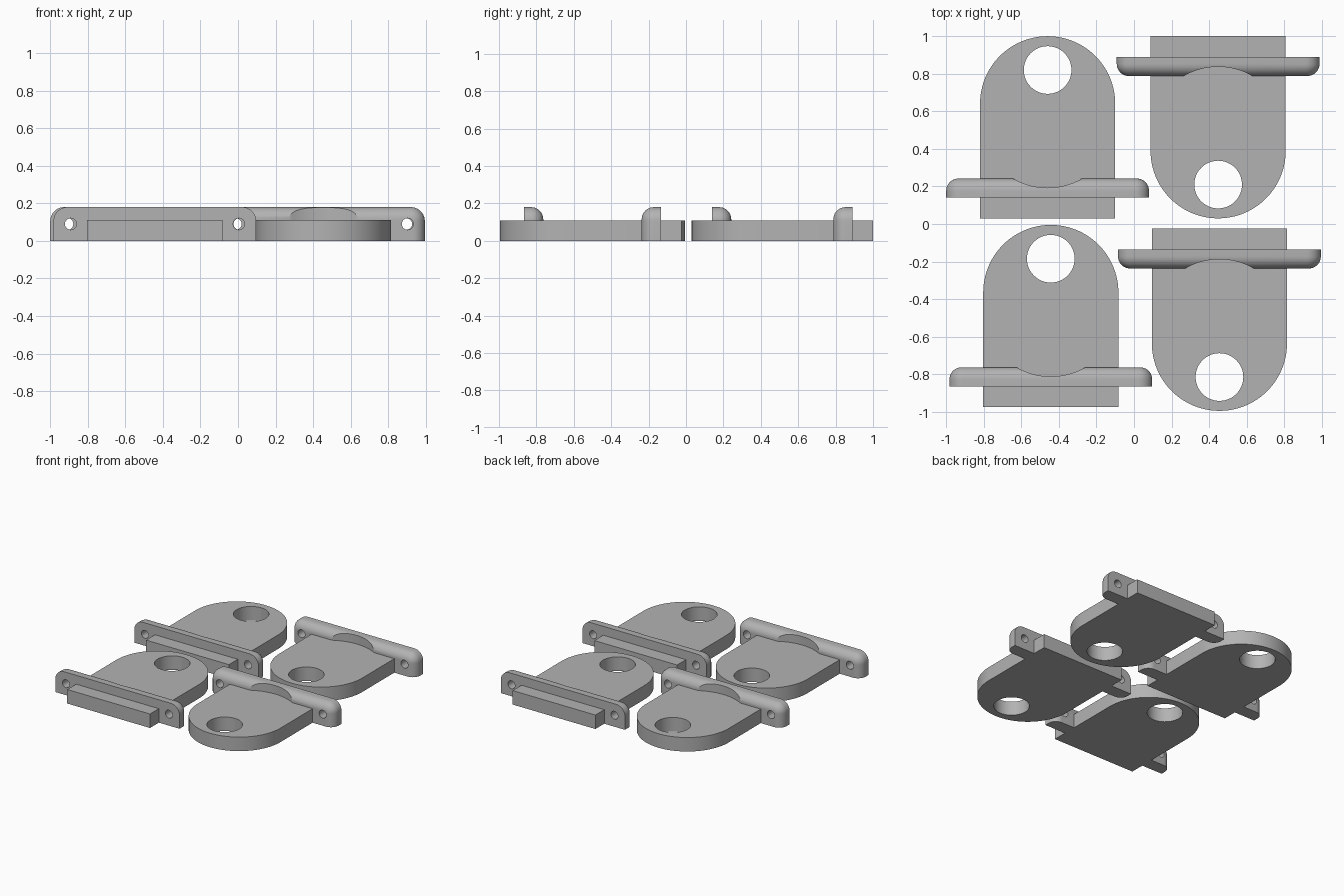
import bpy, bmesh
from math import sin, cos, pi, radians

cube = bpy.data.objects.get("Cube")
if cube:
    bpy.data.objects.remove(cube)

PLATE_W, PLATE_H, PLATE_L = 0.36, 0.11, 0.97   # half width, thickness, length
BAR_W, BAR_H, BAR_R, FILLET = 0.54, 0.18, 0.075, 0.065
BAR_FRONT, BAR_BACK = 0.11, 0.212              # distances from the tab end

grey = bpy.data.materials.new("plain_grey")
grey.use_nodes = True
colour = (0.45, 0.45, 0.45, 1)
grey.diffuse_color = colour
grey.node_tree.nodes["Principled BSDF"].inputs["Base Color"].default_value = colour


def loft(name, rings):
    """Closed solid through a list of equal-length rings."""
    bm = bmesh.new()
    loops = [[bm.verts.new(p) for p in ring] for ring in rings]
    n = len(loops[0])
    for a, b in zip(loops, loops[1:]):
        for i in range(n):
            j = (i + 1) % n
            bm.faces.new((a[i], a[j], b[j], b[i]))
    bm.faces.new(loops[0])
    bm.faces.new(loops[-1])
    bmesh.ops.recalc_face_normals(bm, faces=bm.faces)
    mesh = bpy.data.meshes.new(name)
    bm.to_mesh(mesh)
    bm.free()
    mesh.materials.append(grey)
    obj = bpy.data.objects.new(name, mesh)
    bpy.context.collection.objects.link(obj)
    return obj


def arc(cx, cy, r, start, end, steps):
    return [(cx + r * cos(start + (end - start) * i / steps),
             cy + r * sin(start + (end - start) * i / steps)) for i in range(steps + 1)]


def prism(name, outline, z0, z1):
    return loft(name, [[(x, y, z) for x, y in outline] for z in (z0, z1)])


def combine(obj, tool, operation):
    """Boolean the tool into the object, then remove the tool."""
    tool.hide_render = True
    mod = obj.modifiers.new("combine", 'BOOLEAN')
    mod.operation, mod.object, mod.solver = operation, tool, 'EXACT'
    graph = bpy.context.evaluated_depsgraph_get()
    mesh = bpy.data.meshes.new_from_object(obj.evaluated_get(graph))
    obj.modifiers.clear()
    obj.data = mesh
    bpy.data.objects.remove(tool)


# Plate: square tab end, round far end, large hole
outline = [(-PLATE_W, 0), (PLATE_W, 0)] + arc(0, PLATE_L - PLATE_W, PLATE_W, 0, pi, 48)
bracket = prism("bracket", outline, 0, PLATE_H)
hole = prism("hole_cutter", arc(0, 0.79, 0.127, 0, 2 * pi, 48)[:-1], -0.1, 0.3)
combine(bracket, hole, 'DIFFERENCE')


# Cross bar: rounded upper corners, filleted edge towards the round end
def bar_ring(y, inset):
    cx, cz, r = BAR_W - BAR_R, BAR_H - BAR_R, BAR_R - inset
    pts = [(BAR_W - inset, 0)] + arc(cx, cz, r, 0, pi / 2, 10)
    pts += arc(-cx, cz, r, pi / 2, pi, 10) + [(inset - BAR_W, 0)]
    return [(x, y, z) for x, z in pts]


rings = [bar_ring(BAR_FRONT, 0)]
for i in range(11):
    t = pi / 2 * i / 10
    rings.append(bar_ring(BAR_BACK - FILLET * (1 - sin(t)), FILLET * (1 - cos(t))))
bar = loft("cross_bar", rings)

# Shallow round relief in the bar and the two screw holes
relief = prism("relief_cutter", arc(0, 0.53, 0.367, 0, 2 * pi, 96)[:-1], -0.1, 0.3)
combine(bar, relief, 'DIFFERENCE')
for x in (-0.448, 0.448):
    circle = arc(x, 0.09, 0.031, 0, 2 * pi, 24)[:-1]
    screw = loft("screw_cutter", [[(px, y, pz) for px, pz in circle] for y in (0, 0.4)])
    combine(bar, screw, 'DIFFERENCE')
combine(bracket, bar, 'UNION')

mesh = bracket.data
mesh.shade_smooth()
mesh.set_sharp_from_angle(angle=radians(30))

# Four brackets, the right-hand pair turned around
places = {
    "bracket_back_right": (-0.46, 0.03, 0),
    "bracket_front_right": (-0.443, -0.975, 0),
    "bracket_back_left": (0.448, 1.0, pi),
    "bracket_front_left": (0.455, -0.025, pi),
}
for name, (x, y, turn) in places.items():
    part = bpy.data.objects.new(name, mesh)
    part.location = (x, y, 0)
    part.rotation_euler.z = turn
    bpy.context.collection.objects.link(part)
bpy.data.objects.remove(bracket)
